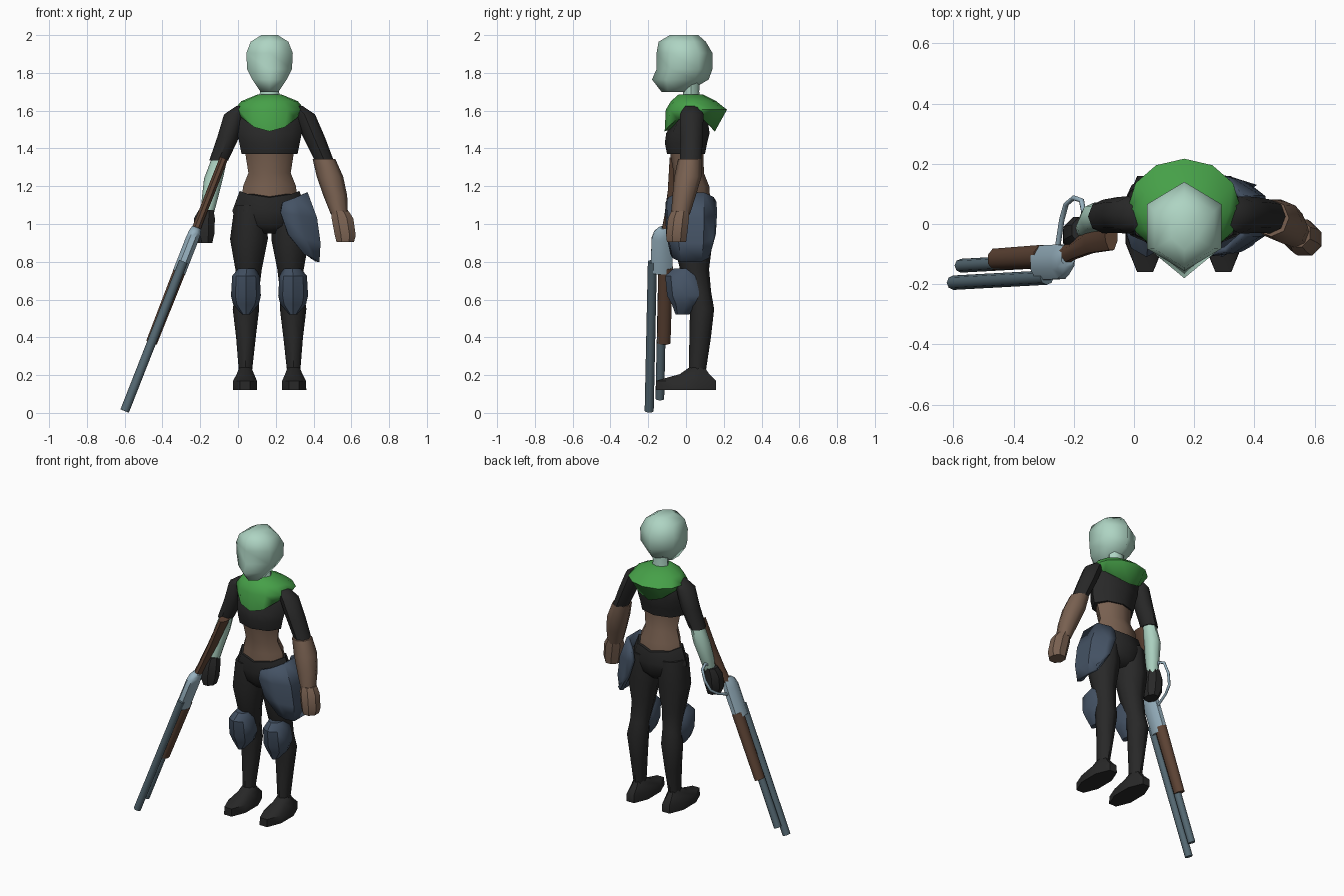
import bpy, bmesh, math
from mathutils import Matrix, Vector

if "Cube" in bpy.data.objects:
    bpy.data.objects.remove(bpy.data.objects["Cube"])

CX = 0.167  # body centre line


def material(name, r, g, b):
    m = bpy.data.materials.new(name)
    lin = [((c / 255 + 0.055) / 1.055) ** 2.4 for c in (r, g, b)]
    m.diffuse_color = (*lin, 1)
    m.use_nodes = True
    m.node_tree.nodes["Principled BSDF"].inputs["Base Color"].default_value = m.diffuse_color
    return m


MINT = material("pale mint", 174, 212, 195)
GREEN = material("hood green", 70, 160, 72)
BLACK = material("black cloth", 40, 40, 40)
BROWN = material("brown leather", 120, 96, 80)
PLATE = material("slate plate", 68, 82, 100)
STEEL = material("light steel", 150, 176, 190)
BARREL = material("dark steel", 86, 106, 116)
WOOD = material("gun wood", 94, 68, 53)


def finish(name, bm, mat, matrix=None, angle=50):
    bmesh.ops.recalc_face_normals(bm, faces=bm.faces)
    me = bpy.data.meshes.new(name)
    bm.to_mesh(me)
    bm.free()
    if matrix:
        me.transform(matrix)
    me.materials.append(mat)
    ob = bpy.data.objects.new(name, me)
    bpy.context.collection.objects.link(ob)
    bpy.ops.object.select_all(action='DESELECT')
    ob.select_set(True)
    bpy.context.view_layer.objects.active = ob
    bpy.ops.object.shade_smooth_by_angle(angle=math.radians(angle))
    return ob


def loft(name, mat, rings, n=8, phase=0.0, matrix=None, angle=50):
    """Skin over elliptical rings (x, y, z, rx, ry, dip); dip lowers front and back."""
    bm = bmesh.new()
    loops = []
    for x, y, z, rx, ry, *dip in rings:
        d = dip[0] if dip else 0
        loop = []
        for i in range(n):
            a = phase + math.tau * i / n
            loop.append(bm.verts.new((x + rx * math.cos(a), y + ry * math.sin(a),
                                      z - d * math.sin(a) ** 2)))
        loops.append(loop)
    for a, b in zip(loops, loops[1:]):
        for i in range(n):
            j = (i + 1) % n
            bm.faces.new((a[i], a[j], b[j], b[i]))
    bm.faces.new(loops[0])
    bm.faces.new(loops[-1])
    return finish(name, bm, mat, matrix, angle)


def body(name, mat, rings, **kw):
    return loft(name, mat, [(CX, *r) for r in rings], **kw)


# Head and neck
body("head", MINT, [(-.01, 2.0, .05, .075), (-.02, 1.965, .115, .125), (-.008, 1.905, .142, .148),
                    (-.008, 1.82, .137, .148), (-.03, 1.765, .105, .15), (-.06, 1.70, .055, .07)],
     n=6, phase=math.pi / 2, angle=70)
body("neck", MINT, [(.027, 1.79, .055, .045), (.027, 1.70, .05, .043), (.03, 1.6, .07, .05)])

# Hood gathered around the shoulders
body("hood", GREEN, [(.025, 1.685, .065, .065), (.04, 1.65, .15, .12), (.055, 1.605, .187, .162),
                     (.02, 1.58, .162, .133, .09)], n=12, angle=80)

# Torso
body("shirt", BLACK, [(.03, 1.64, .14, .06), (.03, 1.58, .19, .08), (.01, 1.48, .17, .115),
                      (.0, 1.43, .16, .112), (.0, 1.37, .148, .1)])
body("waist", BROWN, [(.0, 1.42, .128, .088), (.005, 1.36, .126, .087), (.015, 1.27, .112, .08),
                      (.028, 1.2, .14, .095), (.03, 1.1, .15, .1)])
body("hips", BLACK, [(.03, 1.175, .158, .108, .035), (.035, 1.07, .197, .118),
                     (.035, .99, .17, .1), (.035, .95, .08, .06)])

# Legs, feet and knee pads
for s, side in ((-1, "right"), (1, "left")):
    def at(rings):
        return [(CX + s * r[0], *r[1:]) for r in rings]
    loft("leg_" + side, BLACK, at([
        (.1, .035, 1.1, .085, .1), (.109, .037, .92, .1, .105), (.111, .045, .76, .07, .077),
        (.118, .07, .64, .062, .063), (.125, .085, .55, .07, .064),
        (.125, .075, .4, .052, .057), (.128, .058, .2, .033, .044)]))
    loft("foot_" + side, BLACK, at([
        (.128, .058, .24, .035, .045), (.128, .045, .205, .05, .085), (.13, 0, .17, .068, .172),
        (.13, 0, .12, .07, .172)]), phase=math.pi / 8)
    loft("knee_pad_" + side, PLATE, at([
        (.12, -.005, .765, .045, .06), (.125, -.01, .725, .073, .1),
        (.125, .0, .62, .079, .1), (.125, .0, .575, .068, .075),
        (.125, -.02, .52, .02, .035)]), angle=40)
    # Short sleeves
    k = 1 if s > 0 else .93
    loft("sleeve_" + side, BLACK, at([
        (.14, .03, 1.625, .035, .04), (.185, .03, 1.58, .056, .062), (.235 * k, .03, 1.46, .058, .06),
        (.29 * k, .025, 1.335, .05, .056)]))

# Left arm: leather gauntlet and fist
loft("gauntlet", BROWN, [(.455, .02, 1.345, .06, .062), (.487, .01, 1.25, .07, .072),
                         (.515, -.01, 1.15, .063, .062), (.537, -.03, 1.05, .045, .05)])
loft("left_fist", BROWN, [(.54, -.03, 1.07, .048, .05), (.553, -.04, 1.03, .062, .06),
                          (.568, -.05, .94, .06, .06), (.568, -.05, .905, .05, .055)],
     phase=math.pi / 8, angle=30)

# Right arm: bare forearm and black glove
loft("forearm", MINT, [(-.1, .025, 1.34, .042, .048), (-.13, .02, 1.24, .05, .052),
                       (-.15, -.005, 1.13, .042, .045), (-.165, -.02, 1.03, .03, .035)])
loft("glove", BLACK, [(-.168, -.02, 1.075, .042, .045), (-.178, -.03, 1.03, .06, .058),
                      (-.18, -.04, .95, .06, .062), (-.175, -.045, .9, .042, .05)],
     phase=math.pi / 8, angle=30)

# Curved hip plate: front half given by row, mirrored front to back
bm = bmesh.new()
rows = []
for z_edge, z_side, x_edge, x_side, half in ((1.115, 1.165, .235, .36, .125), (1.06, 1.03, .225, .41, .128),
                                             (.945, .9, .265, .428, .122), (.84, .8, .35, .422, .1)):
    xm, zm = x_edge * .45 + x_side * .55, (z_edge + z_side) / 2
    pts = [(x_edge, -half, z_edge), (xm, -half * .9, zm), (x_side, -half * .5, z_side),
           (x_side, half * .5, z_side), (xm, half * .9, zm), (x_edge + .05, half, z_edge)]
    rows.append([bm.verts.new((x, y + .027, z)) for x, y, z in pts])
for a, b in zip(rows, rows[1:]):
    for i in range(5):
        bm.faces.new((a[i], a[i + 1], b[i + 1], b[i]))
plate = finish("hip_plate", bm, PLATE)
mod = plate.modifiers.new("thickness", 'SOLIDIFY')
mod.thickness = .02
mod.offset = 0

# Rifle frame: local z runs from muzzle to stock, local y points to the underside
d = Vector((.365, .02, .93)).normalized()
v = (Vector((0, 1, 0)) - d * d.y).normalized()
w = v.cross(d)
GUN = Matrix((w, v, d)).transposed().to_4x4()
GUN.translation = (-.6, -.195, .01)
P = math.pi / 8
loft("barrel", BARREL, [(0, 0, 0, .024, .024), (0, 0, .85, .024, .024)], matrix=GUN)
loft("magazine_tube", BARREL, [(0, .055, .07, .023, .023), (0, .055, .85, .023, .023)], matrix=GUN)
loft("fore_grip", WOOD, [(0, .07, .39, .032, .038), (0, .07, .82, .036, .042)], phase=P, matrix=GUN)
loft("receiver", STEEL, [(0, .05, .79, .037, .062), (0, .05, .98, .037, .062),
                         (0, .055, 1.02, .034, .052), (0, .065, 1.045, .026, .035)],
     phase=P, matrix=GUN)
loft("stock", WOOD, [(0, .07, 1.0, .026, .032), (0, .085, 1.1, .024, .03),
                     (0, .115, 1.25, .025, .045), (0, .135, 1.44, .024, .06)], phase=P, matrix=GUN)

# Lever loop round the glove
cu = bpy.data.curves.new("lever_loop", 'CURVE')
cu.dimensions = '3D'
cu.bevel_depth = .009
cu.bevel_resolution = 1
sp = cu.splines.new('POLY')
path = [(.95, .1), (.99, .19), (1.03, .24), (1.1, .26), (1.17, .25), (1.19, .21), (1.15, .15), (1.06, .1)]
sp.points.add(len(path) - 1)
for p, (along, under) in zip(sp.points, path):
    p.co = (*(GUN @ Vector((0, under, along))), 1)
cu.materials.append(STEEL)
lever = bpy.data.objects.new("lever_loop", cu)
bpy.context.collection.objects.link(lever)
